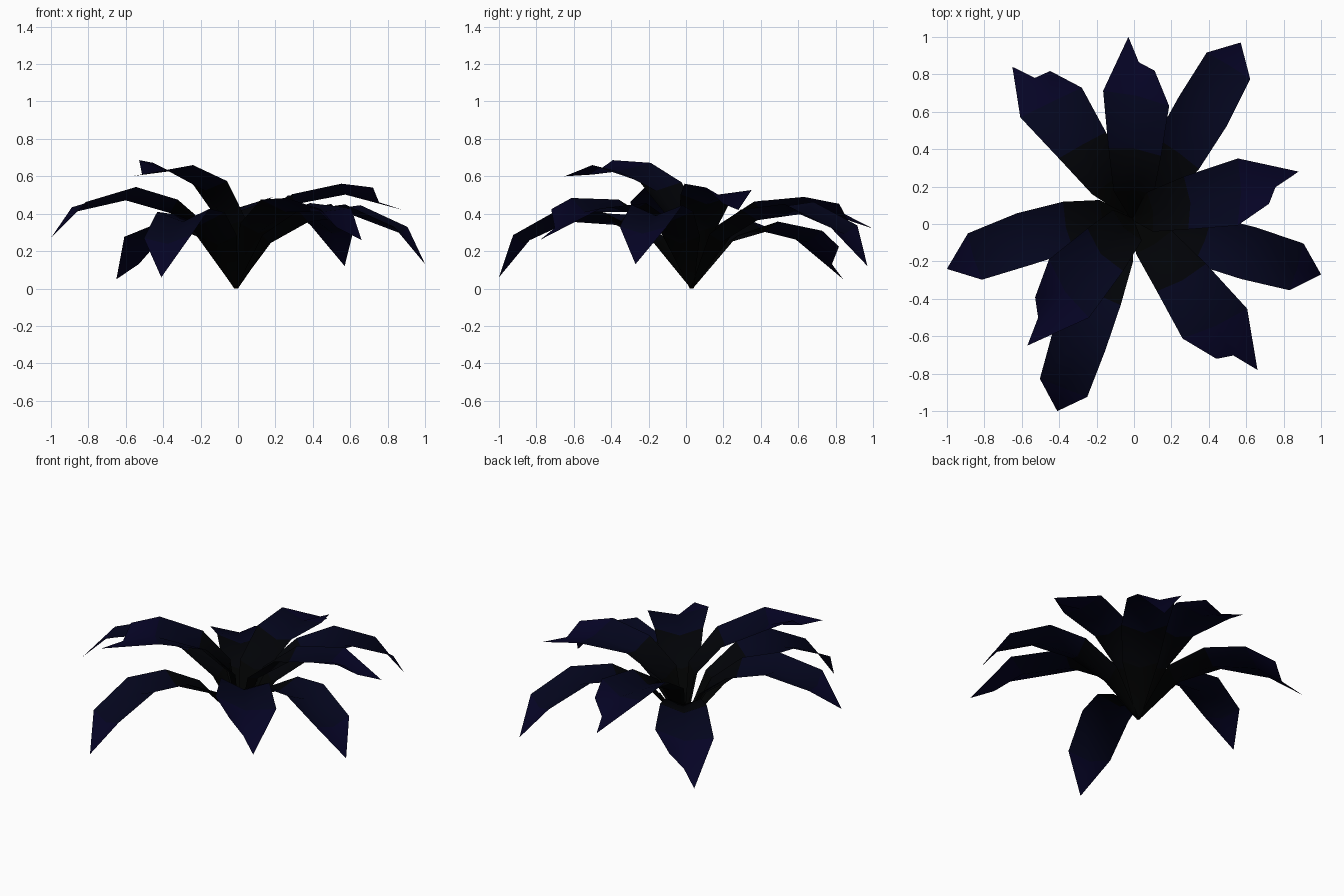
import bpy
import math
from mathutils import Vector, Quaternion

if "Cube" in bpy.data.objects:
    bpy.data.objects.remove(bpy.data.objects["Cube"])

ROOT = Vector((-0.01, 0.03, 0.0))


def material(name, rgb):
    m = bpy.data.materials.new(name)
    m.diffuse_color = (*rgb, 1)
    m.use_nodes = True
    m.node_tree.nodes["Principled BSDF"].inputs["Base Color"].default_value = m.diffuse_color
    return m


# Dark at the root, blue then violet towards the tip
MATS = [material("leaf_root", (0.0, 0.0003, 0.0003)),
        material("leaf_low", (0.0003, 0.0007, 0.002)),
        material("leaf_middle", (0.001, 0.0015, 0.012)),
        material("leaf_tip", (0.0015, 0.001, 0.018))]

# Leaf templates for unit length: (along, left, up) of left and right edge plus
# depth of the midrib fold, then the right-hand outline of the end up to the tip
NOTCHED = dict(
    rows=[((0, .01, 0), (0, -.01, 0), 0),
          ((.24, .085, .265), (.22, -.125, .265), .04),
          ((.495, .105, .325), (.45, -.17, .325), .055),
          ((.78, .13, .23), (.705, -.215, .265), .045)],
    end=[(.87, -.14, .175), (.887, -.055, .083), (1, 0, 0)])
POINTED = dict(
    rows=[((0, .01, 0), (0, -.01, 0), 0),
          ((.21, .08, .245), (.2, -.12, .24), .04),
          ((.43, .10, .345), (.41, -.155, .335), .055),
          ((.66, .11, .35), (.66, -.16, .335), .055),
          ((.895, .11, .21), (.895, -.135, .195), .035)],
    end=[(1, 0, 0)])


def leaf(name, shape, tip, roll):
    """Place a template between the root and the tip, rolled about that line."""
    chord = Vector(tip) - ROOT
    size = chord.length
    t = chord.normalized()
    left = Vector((0, 0, 1)).cross(t).normalized()
    left = Quaternion(t, math.radians(roll)) @ left
    up = t.cross(left)

    pts = []
    for a, b, depth in shape["rows"]:
        mid = (Vector(a) + Vector(b)) / 2 - Vector((0, 0, depth))
        pts += [a, mid, b]
    n = len(shape["rows"])
    pts += shape["end"]
    verts = [ROOT + size * (t * a + left * b + up * c) for a, b, c in pts]

    faces, mats = [], []
    for i in range(n - 1):
        for j in (3 * i, 3 * i + 1):
            faces.append((j, j + 1, j + 4, j + 3))
            mats.append(min(i, 2))
    # fan from the midrib closing the end of the blade
    last = 3 * n - 3
    rim = list(range(last + 2, len(verts))) + [last]
    for a, b in zip(rim, rim[1:]):
        faces.append((last + 1, a, b))
        mats.append(3)

    me = bpy.data.meshes.new(name)
    me.from_pydata(verts, [], faces)
    for m in MATS:
        me.materials.append(m)
    for poly, i in zip(me.polygons, mats):
        poly.material_index = i
        poly.use_smooth = True
    # normals face the upper side
    if sum(p.normal.dot(up) for p in me.polygons) < 0:
        me.flip_normals()
    ob = bpy.data.objects.new(name, me)
    bpy.context.collection.objects.link(ob)


# Leaves around the plant
leaf("leaf_back", NOTCHED, (-.03, 1.0, .32), -2)
leaf("leaf_back_right", POINTED, (.57, .97, .12), -1)
leaf("leaf_right_upper", NOTCHED, (.88, .28, .42), -6)
leaf("leaf_right_lower", POINTED, (1.0, -.27, .13), -4)
leaf("leaf_front_right", NOTCHED, (.66, -.78, .26), -6)
leaf("leaf_front", POINTED, (-.41, -1.0, .06), 0)
leaf("leaf_front_left", NOTCHED, (-.57, -.65, .60), -5)
leaf("leaf_left", POINTED, (-1.0, -.24, .27), 3)
leaf("leaf_back_left", NOTCHED, (-.65, .84, .05), 0)
